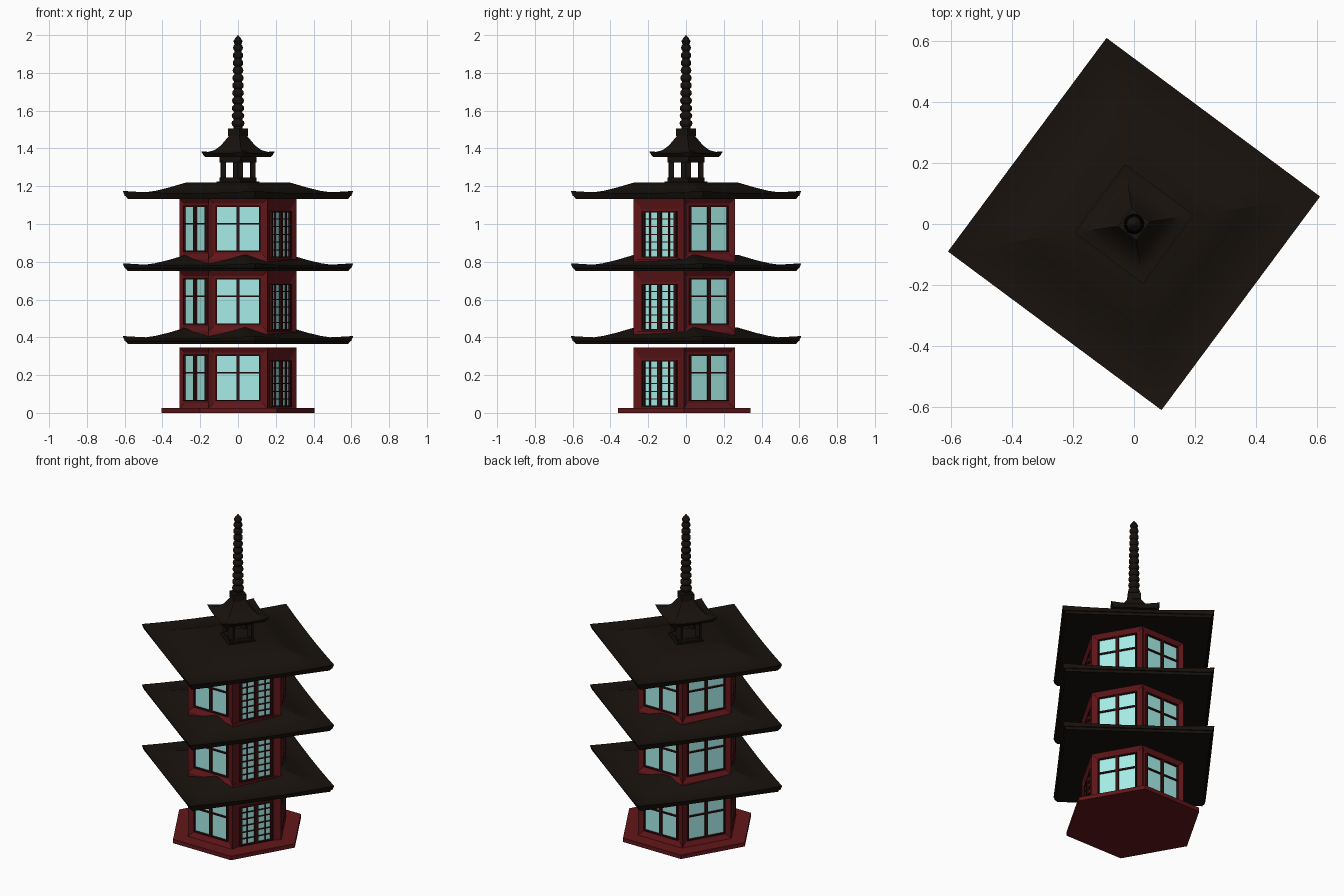
import bpy, bmesh, math
from mathutils import Vector, Matrix

if "Cube" in bpy.data.objects:
    bpy.data.objects.remove(bpy.data.objects["Cube"])

CY = -0.01                      # centre of the hexagonal tower in y
TURN = math.radians(8.4)        # roof corners are turned by this angle


def material(name, col):
    m = bpy.data.materials.new(name)
    m.diffuse_color = (*col, 1)
    m.use_nodes = True
    m.node_tree.nodes["Principled BSDF"].inputs["Base Color"].default_value = m.diffuse_color
    return m


RED = material("red_wood", (0.12, 0.008, 0.01))
FRAME = material("dark_red_wood", (0.035, 0.005, 0.005))
GLASS = material("pale_glass", (0.38, 0.84, 0.80))
ROOF = material("dark_roof", (0.009, 0.006, 0.004))


def finish(name, bm, mat, smooth=None):
    bmesh.ops.recalc_face_normals(bm, faces=bm.faces)
    me = bpy.data.meshes.new(name)
    bm.to_mesh(me)
    bm.free()
    ob = bpy.data.objects.new(name, me)
    bpy.context.collection.objects.link(ob)
    me.materials.append(mat)
    if smooth:
        bpy.ops.object.select_all(action='DESELECT')
        ob.select_set(True)
        bpy.context.view_layer.objects.active = ob
        bpy.ops.object.shade_smooth_by_angle(angle=math.radians(smooth))
    return ob


def loft(rings):
    """Skin a stack of closed rings and cap both ends."""
    bm = bmesh.new()
    rows = [[bm.verts.new(p) for p in ring] for ring in rings]
    n = len(rows[0])
    for a, b in zip(rows, rows[1:]):
        for i in range(n):
            j = (i + 1) % n
            bm.faces.new((a[i], a[j], b[j], b[i]))
    bm.faces.new(rows[0])
    bm.faces.new(rows[-1])
    return bm


def polygon(n, r, z, turn=0.0, cy=0.0):
    return [(r * math.cos(turn + math.tau * i / n),
             cy + r * math.sin(turn + math.tau * i / n), z) for i in range(n)]


def prism(name, n, r, z0, z1, mat, turn=0.0, cy=0.0):
    return finish(name, loft([polygon(n, r, z0, turn, cy),
                              polygon(n, r, z1, turn, cy)]), mat)


def sagging_square(r, z, sag, n=8):
    c = [Vector(p) for p in polygon(4, r, z, TURN)]
    ring = []
    for q in range(4):
        for i in range(n):
            t = i / n
            p = c[q].lerp(c[(q + 1) % 4], t)
            p.z -= sag * (1 - (2 * t - 1) ** 2)
            ring.append(p)
    return ring


def roof(name, z, profile):
    finish(name, loft([sagging_square(r, z + h, s) for r, h, s in profile]),
           ROOF, 25)


def box(bm, c, size, mat=Matrix()):
    m = mat @ Matrix.Translation(c) @ Matrix.Diagonal((*size, 1))
    bmesh.ops.create_cube(bm, size=1, matrix=m)


# Hexagonal base slab
prism("base_slab", 6, 0.405, 0, 0.025, RED, 0, CY)

R, H, INSET = 0.31, 0.32, 0.037
AP = R * math.cos(math.pi / 6)
REC = 0.014


def storey(k, z0):
    # Walls with recessed openings on each of the six faces
    bm = loft([polygon(6, R, z0, 0, CY), polygon(6, R, z0 + H, 0, CY)])
    bmesh.ops.recalc_face_normals(bm, faces=bm.faces)
    sides = [f for f in bm.faces if abs(f.normal.z) < 0.5]
    bmesh.ops.inset_individual(bm, faces=sides, thickness=INSET)
    for f in sides:
        n = f.normal.copy()
        door = n.x > 0.5 and n.y < -0.1
        mid = f.calc_center_median()
        for v in f.verts:
            if door:            # door opening is narrower and lower
                d = v.co - mid
                v.co -= Vector((d.x, d.y, 0)) * 0.1
                v.co.z -= 0.03
            v.co -= n * REC
    finish(f"walls_{k}", bm, RED)

    # Glass and glazing bars
    glass, bars = bmesh.new(), bmesh.new()
    for s in range(6):
        m = (Matrix.Translation((0, CY, z0 + H / 2)) @
             Matrix.Rotation(math.radians(60 * s), 4, 'Z') @
             Matrix.Translation((0, -AP + REC, 0)))
        door = s == 1
        w, h, cz = (0.212, 0.246, -0.03) if door else (0.236, 0.246, 0)
        box(glass, (0, 0, cz), (w - 0.004, 0.004, h - 0.004), m)

        def bar(x, z, bw, bh, d=0.018):
            box(bars, (x, -d / 2 + 0.004, cz + z), (bw, d, bh), m)
        e = 0.007
        for sg in (-1, 1):      # surrounding frame
            bar(sg * (w - e) / 2, 0, e, h)
            bar(0, sg * (h - e) / 2, w, e)
        bar(0, 0, 0.024 if door else 0.018, h)
        if door:                # lattice in both leaves
            for sg in (-1, 1):
                bar(sg * 0.057, 0, 0.008, h, 0.013)
                bar(sg * 0.096, 0, 0.014, h, 0.015)
            for i in range(1, 6):
                bar(0, h * (i / 6 - 0.5), w, 0.006, 0.012)
        else:
            bar(0, 0.027, w, 0.009, 0.015)
    finish(f"window_glass_{k}", glass, GLASS)
    finish(f"window_bars_{k}", bars, FRAME)


for k, z in enumerate((0.025, 0.43, 0.815), 1):
    storey(k, z)
    if k > 1:
        prism(f"wall_skirt_{k}", 6, R, z - 0.045, z, RED, 0, CY)

# Three curved square roofs
EAVES = [(0.59, 0, 0), (0.60, 0.014, 0), (0.606, 0.016, 0), (0.617, 0.042, 0.012),
         (0.56, 0.034, 0.007), (0.50, 0.034, 0.004), (0.44, 0.043, 0.002),
         (0.37, 0.060, 0), (0.28, 0.086, 0)]
for k, z in enumerate((0.365, 0.75, 1.133), 1):
    roof(f"roof_{k}", z, EAVES)

# Open lantern: stepped plinth, four posts, beam
prism("lantern_plinth", 4, 0.115, 1.205, 1.225, ROOF, TURN)
prism("lantern_sill", 4, 0.098, 1.225, 1.245, ROOF, TURN)
prism("lantern_beam", 4, 0.098, 1.325, 1.365, ROOF, TURN)
posts = bmesh.new()
for q in range(4):
    m = Matrix.Rotation(TURN + q * math.pi / 2, 4, 'Z')
    box(posts, (0.08, 0, 1.285), (0.026, 0.026, 0.10),
        m)
finish("lantern_posts", posts, ROOF)

# Small bell-shaped roof and cap block
roof("lantern_roof", 1.355,
     [(0.175, 0, 0), (0.185, 0.01, 0), (0.198, 0.03, 0.012), (0.16, 0.027, 0.006),
      (0.125, 0.036, 0.002), (0.09, 0.062, 0), (0.065, 0.092, 0), (0.045, 0.115, 0)])
prism("cap_block", 4, 0.053, 1.465, 1.505, ROOF, TURN)

# Ringed spire, turned profile
prof = [(0.026, 1.50)]
N, Z0, Z1 = 11, 1.515, 1.955
step = (Z1 - Z0) / N
for i in range(N):
    r = 0.034 - 0.008 * i / (N - 1)
    z = Z0 + i * step
    prof += [(r * 0.68, z), (r * 0.93, z + step * 0.2), (r, z + step * 0.45),
             (r * 0.93, z + step * 0.7), (r * 0.68, z + step * 0.9)]
prof += [(0.02, 1.957), (0.024, 1.968), (0.016, 1.982), (0.007, 1.992), (0.001, 2.0)]
finish("spire", loft([polygon(16, r, z) for r, z in prof]), ROOF, 40)
